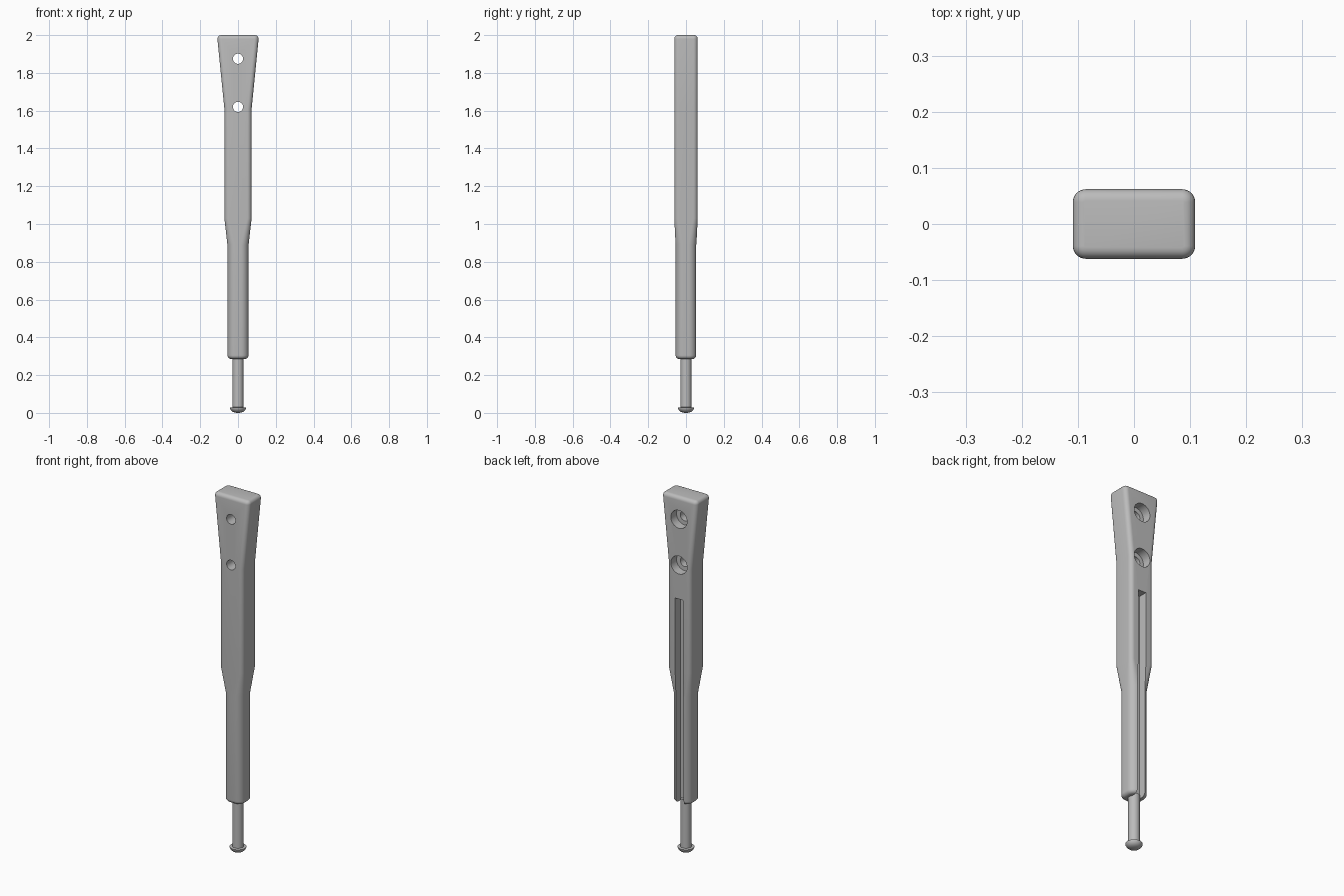
import bpy, bmesh
from math import sin, cos, pi, radians

cube = bpy.data.objects.get("Cube")
if cube:
    bpy.data.objects.remove(cube)

GREY = (0.5, 0.5, 0.5, 1)
grey = bpy.data.materials.new("plain grey")
grey.use_nodes = True
grey.diffuse_color = GREY
grey.node_tree.nodes["Principled BSDF"].inputs["Base Color"].default_value = GREY


def make_object(name, bm):
    bmesh.ops.recalc_face_normals(bm, faces=bm.faces)
    mesh = bpy.data.meshes.new(name)
    bm.to_mesh(mesh)
    bm.free()
    mesh.materials.append(grey)
    obj = bpy.data.objects.new(name, mesh)
    bpy.context.collection.objects.link(obj)
    return obj


def loft(name, rings):
    """Skin a stack of equal rings and cap both ends."""
    bm = bmesh.new()
    loops = [[bm.verts.new(p) for p in ring] for ring in rings]
    n = len(loops[0])
    for low, high in zip(loops, loops[1:]):
        for i in range(n):
            j = (i + 1) % n
            bm.faces.new((low[i], low[j], high[j], high[i]))
    bm.faces.new(loops[0])
    bm.faces.new(loops[-1])
    return make_object(name, bm)


def rounded_rect(z, hx, hy, r, steps=8):
    corners = ((1, 1), (-1, 1), (-1, -1), (1, -1))
    return [(sx * (hx - r) + r * cos((k + i / steps) * pi / 2),
             sy * (hy - r) + r * sin((k + i / steps) * pi / 2), z)
            for k, (sx, sy) in enumerate(corners) for i in range(steps + 1)]


def circle(z, r, n=40):
    return [(r * cos(2 * pi * i / n), r * sin(2 * pi * i / n), z) for i in range(n)]


def smooth(obj, angle):
    bpy.ops.object.select_all(action="DESELECT")
    obj.select_set(True)
    bpy.context.view_layer.objects.active = obj
    bpy.ops.object.shade_smooth_by_angle(angle=radians(angle))


# Body: rounded square grip, wider rectangular shaft, flared head, filleted ends
FILLET = 0.02
arc = [(FILLET * (1 - sin(i * pi / 10)), FILLET * (1 - cos(i * pi / 10))) for i in range(6)]
rings = [rounded_rect(0.285 + up, 0.056 - inset, 0.055 - inset, 0.04 - inset)
         for inset, up in arc]
rings += [rounded_rect(*s) for s in ((0.89, 0.056, 0.055, 0.04),
                                     (1.03, 0.072, 0.062, 0.023),
                                     (1.61, 0.072, 0.062, 0.023))]
rings += [rounded_rect(2.0 - down, 0.109 - inset, 0.062 - inset, 0.023 - inset)
          for inset, down in reversed(arc)]
body = loft("body", rings)


# Cutters: rear slot, screw holes and their counterbores
def rod(name, z, r, y0, y1):
    obj = loft(name, [circle(y0, r), circle(y1, r)])
    for v in obj.data.vertices:
        x, y, depth = v.co
        v.co = (x, depth, z - y)
    return obj


slot = [[(x, y, z) for x, y in ((-0.024, 0.014), (0.024, 0.014), (0.024, 0.1), (-0.024, 0.1))]
        for z in (0.2, 1.43)]
cutters = [loft("slot_cutter", slot)]
for z in (1.62, 1.875):
    cutters.append(rod("bore_cutter", z, 0.05, 0.012, 0.1))
    cutters.append(rod("hole_cutter", z, 0.027, -0.1, 0.05))

bpy.context.view_layer.objects.active = body
for cutter in cutters:
    cutter.hide_render = True
    mod = body.modifiers.new("cut", "BOOLEAN")
    mod.operation = "DIFFERENCE"
    mod.solver = "EXACT"
    mod.object = cutter
    bpy.ops.object.modifier_apply(modifier=mod.name)
    bpy.data.objects.remove(cutter)
smooth(body, 30)

# Pin with a domed foot
profile = ((0, 0.006), (0.002, 0.018), (0.006, 0.029), (0.013, 0.037), (0.022, 0.042),
           (0.028, 0.043), (0.03, 0.029), (0.3, 0.029))
pin = loft("pin_and_foot", [circle(z, r) for z, r in profile])
smooth(pin, 35)
